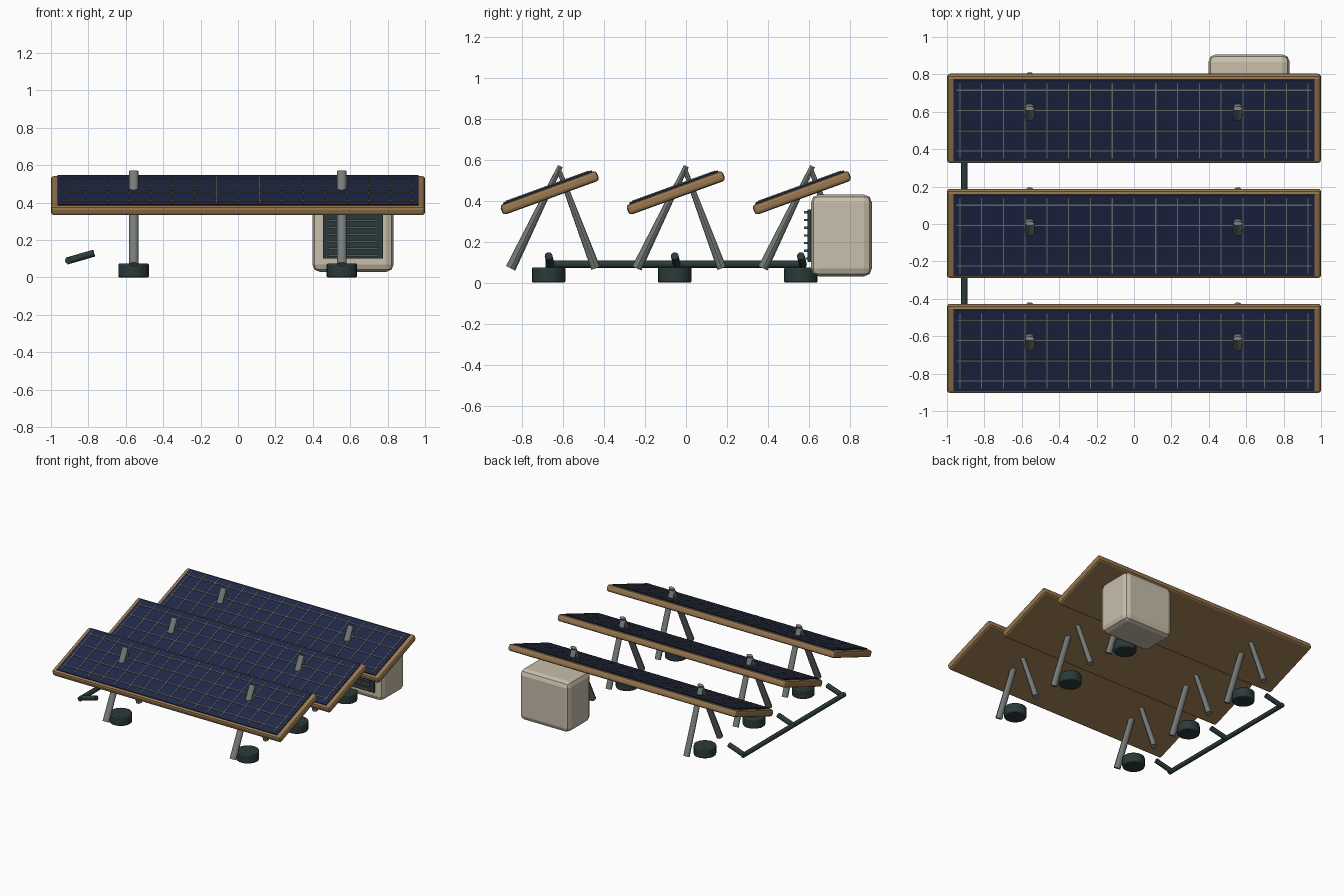
import bpy, bmesh, math
from mathutils import Matrix, Vector

cube = bpy.data.objects.get("Cube")
if cube:
    bpy.data.objects.remove(cube)


def material(name, rgb):
    m = bpy.data.materials.new(name)
    m.use_nodes = True
    color = (*rgb, 1)
    m.diffuse_color = color
    m.node_tree.nodes["Principled BSDF"].inputs["Base Color"].default_value = color
    return m


WOOD = material("tan frame", (0.32, 0.19, 0.08))
NAVY = material("navy cells", (0.014, 0.022, 0.066))
WIRE = material("grey wire", (0.19, 0.2, 0.17))
STEEL = material("steel grey", (0.18, 0.2, 0.19))
DARK = material("dark green metal", (0.024, 0.042, 0.042))
FIN = material("fin grey green", (0.085, 0.12, 0.11))
CREAM = material("cream housing", (0.58, 0.52, 0.41))


def finish(name, bm, mat, smooth=True):
    mesh = bpy.data.meshes.new(name)
    bmesh.ops.recalc_face_normals(bm, faces=bm.faces)
    bm.to_mesh(mesh)
    bm.free()
    obj = bpy.data.objects.new(name, mesh)
    bpy.context.collection.objects.link(obj)
    mesh.materials.append(mat)
    if smooth:
        bpy.ops.object.select_all(action="DESELECT")
        obj.select_set(True)
        bpy.context.view_layer.objects.active = obj
        bpy.ops.object.shade_smooth_by_angle(angle=math.radians(35))
    return obj


def add_box(bm, center, size, place=Matrix()):
    m = place @ Matrix.Translation(center) @ Matrix.Diagonal((*size, 1))
    bmesh.ops.create_cube(bm, size=1, matrix=m)


def box(name, center, size, mat, place=Matrix(), bevel=0, segments=2):
    bm = bmesh.new()
    add_box(bm, center, size, place)
    if bevel:
        bmesh.ops.bevel(bm, geom=bm.edges[:], offset=bevel, segments=segments,
                        profile=0.5, affect="EDGES")
    return finish(name, bm, mat, smooth=False)


def tube(name, start, end, radius, mat, sides=12, flatten=1):
    """Round bar between two points; flatten thins its end along y."""
    a, b = Vector(start), Vector(end)
    d = b - a
    bm = bmesh.new()
    bmesh.ops.create_cone(bm, cap_ends=True, segments=sides, radius1=radius,
                          radius2=radius, depth=d.length)
    for v in bm.verts:
        if v.co.z > 0:
            v.co.y *= flatten
    turn = Vector((0, 0, 1)).rotation_difference(d).to_matrix().to_4x4()
    bm.transform(Matrix.Translation((a + b) / 2) @ turn)
    return finish(name, bm, mat)


ROWS = {"front": -0.615, "middle": 0, "back": 0.615}
POST_X = {"right": -0.558, "left": 0.555}
TILT = Matrix.Rotation(math.radians(20), 4, "X")

for row, y in ROWS.items():
    # Tilted panel: wooden slab, cell sheet and wire grid
    place = Matrix.Translation((0, y - 0.05, 0.438)) @ TILT
    box(row + "_panel_frame", (0, 0, 0), (2, 0.5, 0.052), WOOD, place, 0.016)
    box(row + "_cell_sheet", (0, 0, 0.022), (1.93, 0.46, 0.022), NAVY, place)
    bm = bmesh.new()
    for i in range(17):
        add_box(bm, ((i - 8) * 0.1164, 0, 0.034), (0.006, 0.43, 0.006), place)
    for i in range(4):
        add_box(bm, (0, (i - 1.5) * 0.1155, 0.034), (1.9, 0.006, 0.006), place)
    finish(row + "_wire_grid", bm, WIRE, smooth=False)

    # A-frame legs and round foot weights
    for side, x in POST_X.items():
        name = row + "_" + side
        tube(name + "_front_leg", (x, y - 0.24, 0.07), (x, y + 0.002, 0.568),
             0.025, STEEL, flatten=0.5)
        tube(name + "_rear_leg", (x, y + 0.175, 0.07), (x, y - 0.005, 0.55),
             0.023, STEEL, flatten=0.5)
        foot = tube(name + "_foot_weight", (x, y - 0.055, 0), (x, y - 0.055, 0.075),
                    0.082, DARK, sides=20)
        bev = foot.modifiers.new("edge", "BEVEL")
        bev.width, bev.segments = 0.008, 2

    # Short branch rising from the side pipe
    tube(row + "_pipe_branch", (-0.915, y - 0.045, 0.088), (-0.77, y - 0.055, 0.13),
         0.019, DARK)

# Side pipe joining the rows
tube("side_pipe", (-0.907, -0.685, 0.09), (-0.907, 0.585, 0.09), 0.018, DARK)

# Equipment housing with a finned grille on its front
box("housing", (0.615, 0.758, 0.23), (0.435, 0.298, 0.4), CREAM, bevel=0.04, segments=2)
box("grille_plate", (0.615, 0.604, 0.228), (0.32, 0.022, 0.255), DARK)
bm = bmesh.new()
for i in range(7):
    add_box(bm, (0.615, 0.586, 0.118 + i * 0.0375), (0.265, 0.02, 0.011))
finish("grille_fins", bm, FIN, smooth=False)
